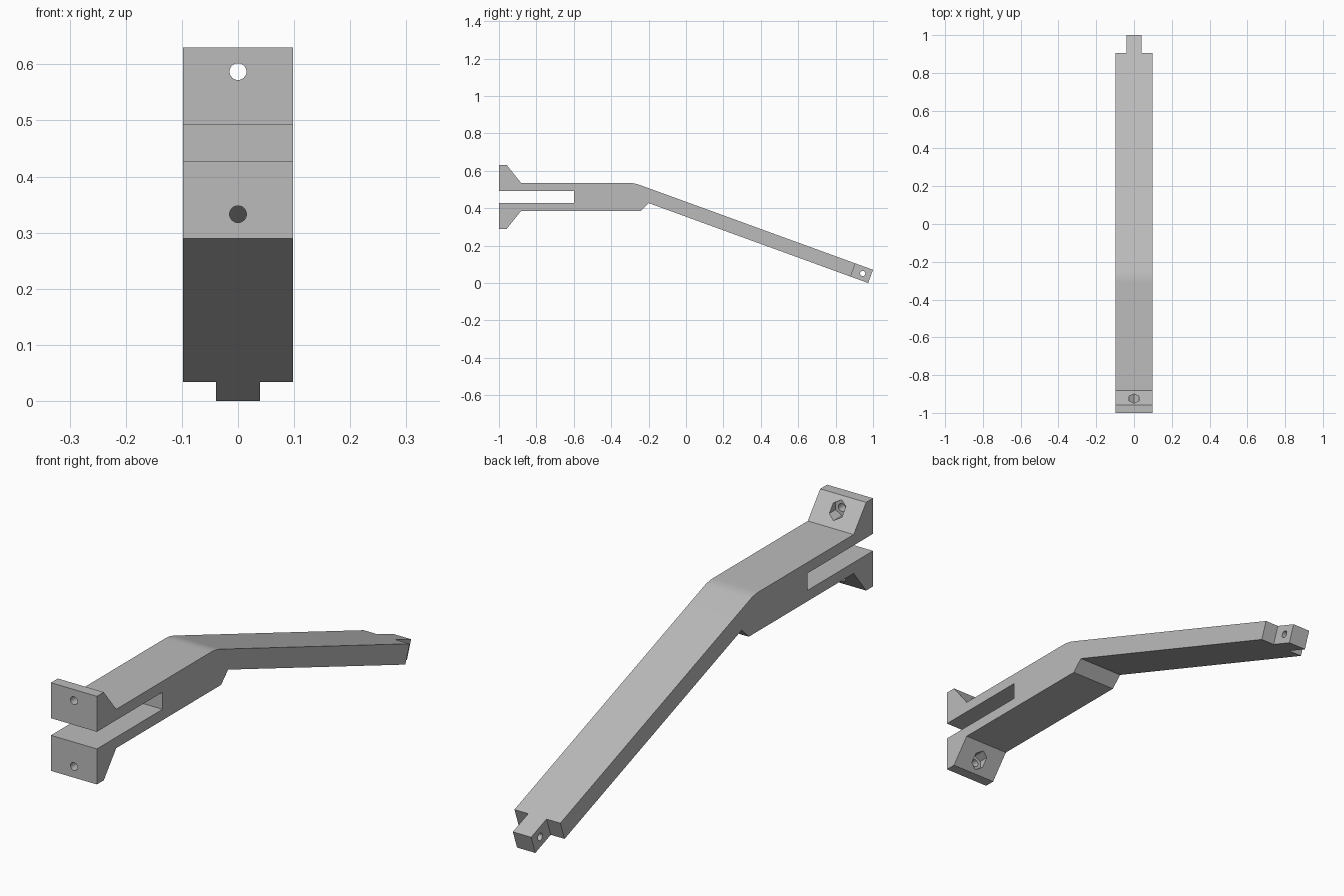
import bpy
import bmesh
import math
from mathutils import Matrix, Vector

cube = bpy.data.objects.get("Cube")
if cube:
    bpy.data.objects.remove(cube, do_unlink=True)

grey = bpy.data.materials.new("light grey")
grey.use_nodes = True
grey.diffuse_color = (0.5, 0.5, 0.5, 1)
grey.node_tree.nodes["Principled BSDF"].inputs["Base Color"].default_value = (0.5, 0.5, 0.5, 1)

HALF_W, TONGUE_W = 0.098, 0.039
TILT = math.radians(20)
ALONG = Vector((math.cos(TILT), -math.sin(TILT)))   # down the arm, in (y, z)
ACROSS = Vector((math.sin(TILT), math.cos(TILT)))   # out of the arm's top face
TIP = Vector((0.974, 0.0))                          # lower corner of the tongue
THICK, TONGUE_L = 0.075, 0.1
MID_Z = 0.46


def finish(name, bm):
    bmesh.ops.recalc_face_normals(bm, faces=bm.faces)
    mesh = bpy.data.meshes.new(name)
    bm.to_mesh(mesh)
    bm.free()
    mesh.materials.append(grey)
    obj = bpy.data.objects.new(name, mesh)
    bpy.context.collection.objects.link(obj)
    return obj


def prism(name, profile, x0, x1):
    """Extrude a (y, z) outline from x0 to x1."""
    bm = bmesh.new()
    face = bm.faces.new([bm.verts.new((x0, p[0], p[1])) for p in profile])
    new = bmesh.ops.extrude_face_region(bm, geom=[face])["geom"]
    verts = [g for g in new if isinstance(g, bmesh.types.BMVert)]
    bmesh.ops.translate(bm, verts=verts, vec=(x1 - x0, 0, 0))
    return finish(name, bm)


def rod(name, axis, sides, radius, length, centre, spin=0):
    """Straight rod with the given number of sides, along X or Y."""
    bm = bmesh.new()
    turn = Matrix.Rotation(math.pi / 2, 4, "Y" if axis == "X" else "X")
    matrix = Matrix.Translation(centre) @ turn @ Matrix.Rotation(spin, 4, "Z")
    bmesh.ops.create_cone(bm, cap_ends=True, segments=sides, radius1=radius,
                          radius2=radius, depth=length, matrix=matrix)
    return finish(name, bm)


def cut(body, cutter):
    cutter.hide_render = True
    mod = body.modifiers.new("cut", "BOOLEAN")
    mod.operation, mod.solver, mod.object = "DIFFERENCE", "EXACT", cutter
    bpy.context.view_layer.objects.active = body
    bpy.ops.object.modifier_apply(modifier=mod.name)
    bpy.data.objects.remove(cutter, do_unlink=True)


# Rounded bend where the level block turns into the sloping arm
tip_top = TIP + ACROSS * THICK
top_z = 0.535
corner = Vector((tip_top.x - (top_z - tip_top.y) / math.tan(TILT), top_z))
reach = 0.03
start, end = corner - Vector((reach, 0)), corner + ALONG * reach
bend = []
for i in range(7):
    t = i / 6
    bend.append(start * (1 - t) ** 2 + corner * 2 * t * (1 - t) + end * t * t)

# Side outline: forked front with flared feet, block, sloping arm
slot, foot = 0.033, 0.17
under_z = 2 * MID_Z - top_z
under = TIP - ALONG * ((TIP.x + 0.2) / ALONG.x)
outline = [(-1, MID_Z + slot), (-1, MID_Z + foot), (-0.958, MID_Z + foot), (-0.882, top_z)]
outline += bend
outline += [tip_top, TIP, under, (-0.243, under_z),
            (-0.882, under_z), (-0.958, MID_Z - foot), (-1, MID_Z - foot),
            (-1, MID_Z - slot), (-0.6, MID_Z - slot), (-0.6, MID_Z + slot)]
arm = prism("bracket_arm", outline, -HALF_W, HALF_W)

# Narrow the end of the arm to a tongue
shoulder = TIP - ALONG * TONGUE_L
margin = 0.05
near, far = shoulder - ACROSS * margin, TIP + ALONG * margin - ACROSS * margin
rise = ACROSS * (THICK + 2 * margin)
for side in (-1, 1):
    xs = sorted((side * TONGUE_W, side * (HALF_W + margin)))
    cut(arm, prism("shoulder_cutter", [near, far, far + rise, near + rise], *xs))

# Cross hole through the tongue
hole = TIP - ALONG * 0.05 * 0.9 + ACROSS * THICK / 2
cut(arm, rod("tongue_hole", "X", 32, 0.014, 0.2, (0, hole.x, hole.y)))

# Bolt holes with hexagonal nut pockets in both feet
for side in (-1, 1):
    z = MID_Z + side * 0.127
    cut(arm, rod("bolt_hole", "Y", 32, 0.015, 0.3, (0, -0.95, z)))
    cut(arm, rod("nut_pocket", "Y", 6, 0.031, 0.1, (0, -0.9, z)))

# Smooth only the bend and the round holes
bpy.ops.object.select_all(action="DESELECT")
arm.select_set(True)
bpy.context.view_layer.objects.active = arm
bpy.ops.object.shade_smooth_by_angle(angle=math.radians(15))
